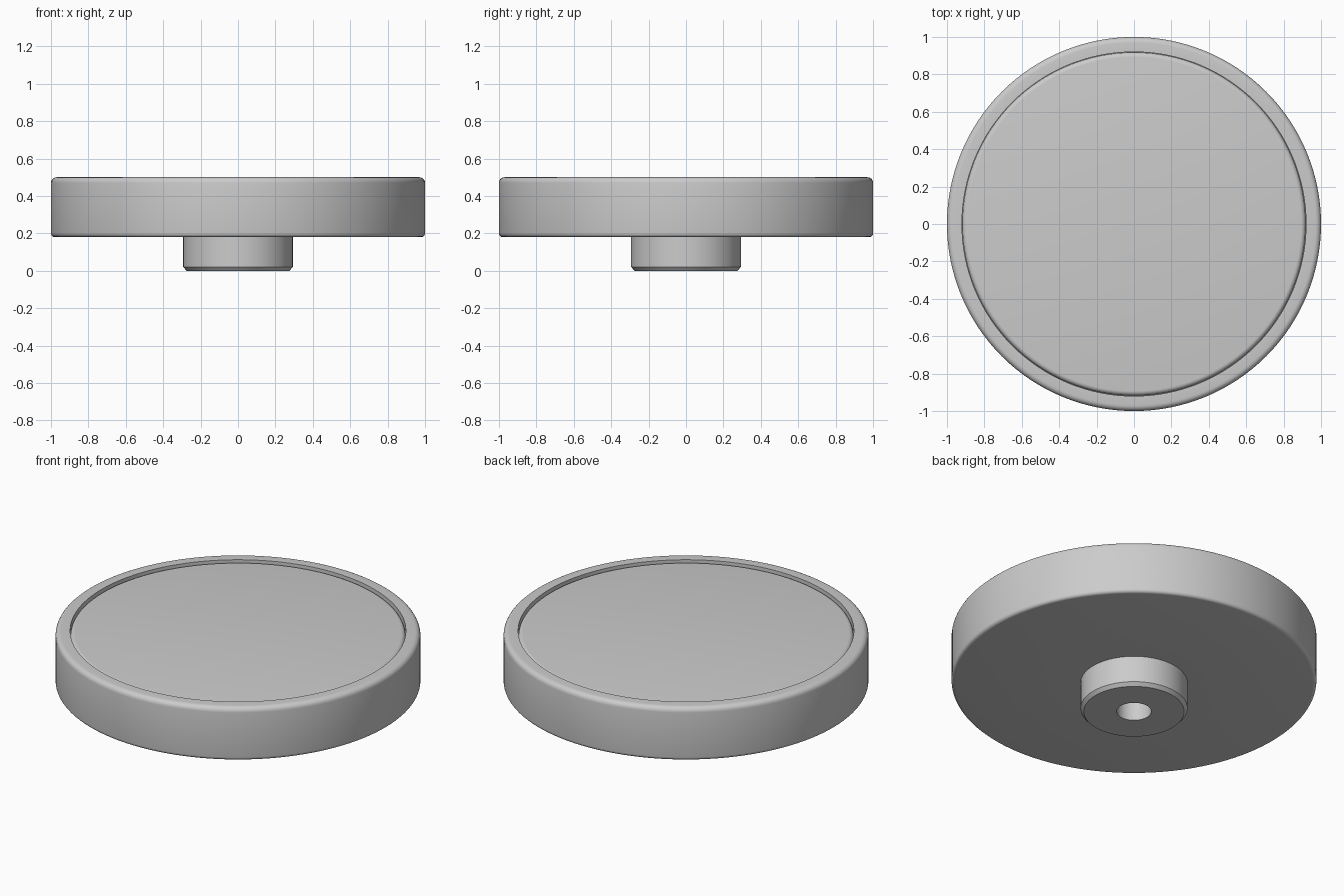
import bpy, bmesh
from math import sin, cos, pi, radians

if "Cube" in bpy.data.objects:
    bpy.data.objects.remove(bpy.data.objects["Cube"])

SEGMENTS = 128


def fillet(cx, cz, r, start, end, steps=5):
    """Points of a rounded corner in the (radius, height) plane."""
    angles = [radians(start + (end - start) * i / steps) for i in range(steps + 1)]
    return [(cx + r * cos(a), cz + r * sin(a)) for a in angles]


def lathe(name, profile):
    """Revolve a (radius, height) profile around z."""
    bm = bmesh.new()
    verts = [bm.verts.new((r, 0, z)) for r, z in profile]
    edges = [bm.edges.new(pair) for pair in zip(verts, verts[1:])]
    bmesh.ops.spin(bm, geom=verts + edges, cent=(0, 0, 0), axis=(0, 0, 1),
                   angle=2 * pi, steps=SEGMENTS, use_merge=True)
    bmesh.ops.remove_doubles(bm, verts=bm.verts, dist=1e-5)
    bmesh.ops.recalc_face_normals(bm, faces=bm.faces)
    mesh = bpy.data.meshes.new(name)
    bm.to_mesh(mesh)
    bm.free()
    obj = bpy.data.objects.new(name, mesh)
    bpy.context.collection.objects.link(obj)
    bpy.ops.object.select_all(action='DESELECT')
    obj.select_set(True)
    bpy.context.view_layer.objects.active = obj
    bpy.ops.object.shade_smooth_by_angle(angle=radians(30))
    return obj


# Disc body with rounded outer edges, a recessed top and a blind bore,
# together with the chamfered hub underneath
body = [(0, 0.25), (0.095, 0.25), (0.095, 0), (0.275, 0), (0.293, 0.02), (0.293, 0.18)]
body += fillet(0.98, 0.20, 0.02, -90, 0)
body += fillet(0.97, 0.47, 0.03, 0, 90)
body += [(0.92, 0.50), (0.92, 0.46), (0, 0.46)]
lathe("disc_body", body)

# Inset top pad with a softly rounded edge, just below the rim
pad = [(0, 0.461), (0.918, 0.461)]
pad += fillet(0.893, 0.465, 0.025, 0, 90)
pad += [(0, 0.49)]
lathe("top_pad", pad)
